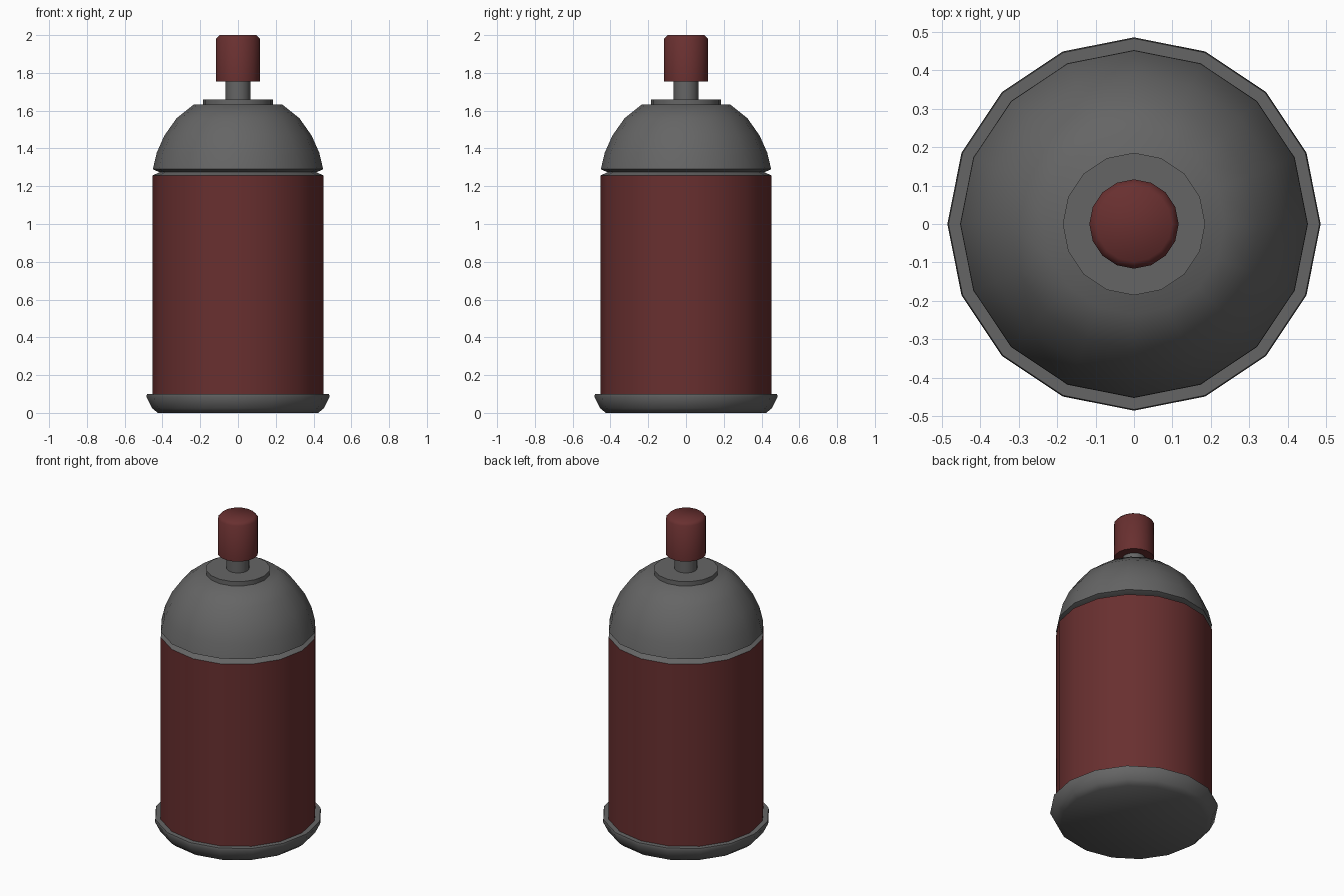
import bpy, bmesh, math

if "Cube" in bpy.data.objects:
    bpy.data.objects.remove(bpy.data.objects["Cube"])

SIDES = 16


def material(name, rgb):
    m = bpy.data.materials.new(name)
    m.diffuse_color = (*rgb, 1)
    m.use_nodes = True
    m.node_tree.nodes["Principled BSDF"].inputs["Base Color"].default_value = m.diffuse_color
    return m


grey = material("grey metal", (0.13, 0.13, 0.13))
red = material("dark red paint", (0.14, 0.029, 0.029))


def lathe(name, profile, mat, angle=40):
    """Spin (radius, height) points round z and cap both ends."""
    bm = bmesh.new()
    rings = [[bm.verts.new((r * math.cos(i * math.tau / SIDES),
                            r * math.sin(i * math.tau / SIDES), z))
              for i in range(SIDES)] for r, z in profile]
    for a, b in zip(rings, rings[1:]):
        for i in range(SIDES):
            j = (i + 1) % SIDES
            bm.faces.new((a[i], a[j], b[j], b[i]))
    bm.faces.new(rings[0][::-1])
    bm.faces.new(rings[-1])
    me = bpy.data.meshes.new(name)
    bm.to_mesh(me)
    bm.free()
    me.materials.append(mat)
    ob = bpy.data.objects.new(name, me)
    bpy.context.collection.objects.link(ob)
    bpy.ops.object.select_all(action='DESELECT')
    ob.select_set(True)
    bpy.context.view_layer.objects.active = ob
    bpy.ops.object.shade_smooth_by_angle(angle=math.radians(angle))
    return ob


# Rolled base rim
lathe("base_rim", [(0.425, 0), (0.455, 0.025), (0.485, 0.085), (0.482, 0.1)], grey, 50)
# Painted can wall
lathe("can_body", [(0.452, 0.1), (0.452, 1.257)], red)
# Groove between the wall and the dome
lathe("groove", [(0.452, 1.257), (0.415, 1.274)], grey, 20)
# Domed shoulder with an undercut lip
lathe("dome", [(0.415, 1.274), (0.451, 1.29), (0.43, 1.378), (0.39, 1.468),
               (0.325, 1.56), (0.235, 1.632)], grey)
# Valve collar and stem
lathe("valve_collar", [(0.185, 1.63), (0.185, 1.66)], grey)
lathe("valve_stem", [(0.066, 1.65), (0.066, 1.76)], grey)
# Spray button with a softened top
lathe("spray_button", [(0.116, 1.755), (0.116, 1.982), (0.098, 2.0)], red, 50)
